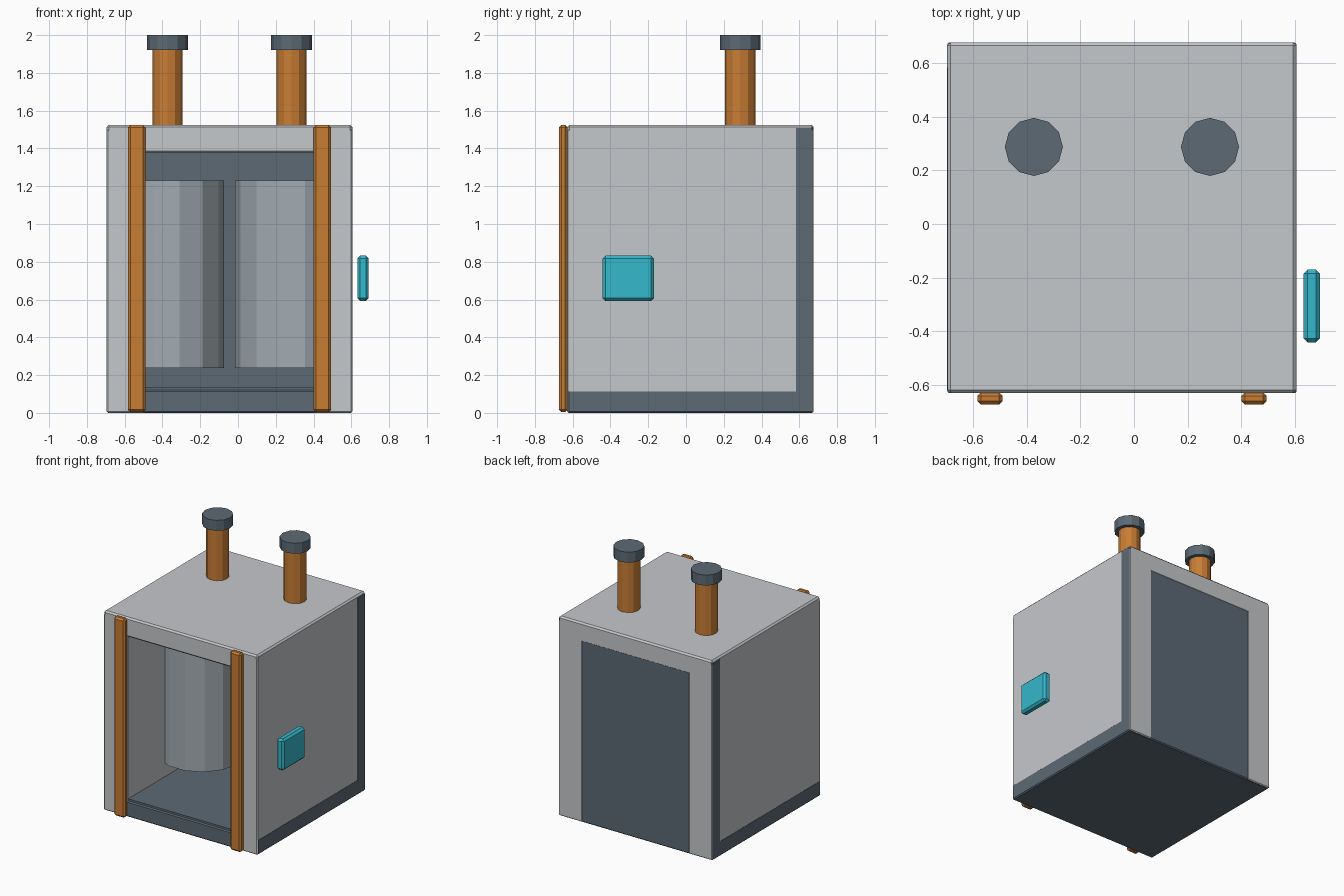
import bpy, math

if "Cube" in bpy.data.objects:
    bpy.data.objects.remove(bpy.data.objects["Cube"])

CX = -0.045  # centre line of the cabinet


def material(name, color):
    m = bpy.data.materials.new(name)
    m.diffuse_color = (*color, 1)
    m.use_nodes = True
    m.node_tree.nodes["Principled BSDF"].inputs["Base Color"].default_value = m.diffuse_color
    return m


LIGHT = material("light_grey", (0.56, 0.58, 0.60))
DARK = material("slate", (0.107, 0.144, 0.178))
STEEL = material("steel", (0.36, 0.41, 0.445))
ORANGE = material("copper_orange", (0.58, 0.205, 0.034))
TEAL = material("teal", (0.036, 0.48, 0.60))


def finish(ob, name, mat, bevel):
    ob.name = name
    ob.data.materials.append(mat)
    if bevel:
        mod = ob.modifiers.new("bevel", "BEVEL")
        mod.width = bevel
        mod.segments = 1
    return ob


def box(name, mat, x, y, z, bevel=0.0):
    """Box from (min, max) pairs on each axis."""
    bpy.ops.mesh.primitive_cube_add(
        size=1, location=[(a + b) / 2 for a, b in (x, y, z)])
    ob = bpy.context.object
    ob.scale = [b - a for a, b in (x, y, z)]
    bpy.ops.object.transform_apply(location=False, rotation=False, scale=True)
    return finish(ob, name, mat, bevel)


def cylinder(name, mat, sides, r, x, y, z, turn=0.0):
    bpy.ops.mesh.primitive_cylinder_add(
        vertices=sides, radius=r, depth=z[1] - z[0],
        location=(x, y, (z[0] + z[1]) / 2), rotation=(0, 0, turn))
    return finish(bpy.context.object, name, mat, 0)


# Cabinet shell: base, back, roof
box("base", DARK, (CX - 0.651, CX + 0.651), (-0.628, 0.674), (0, 0.12), 0.008)
box("floor_plate", DARK, (CX - 0.46, CX + 0.46), (-0.62, 0.6), (0.11, 0.135))
box("back_panel", DARK, (CX - 0.651, CX + 0.651), (0.575, 0.674), (0.002, 1.515), 0.008)
box("roof", LIGHT, (CX - 0.65, CX + 0.65), (-0.63, 0.676), (1.375, 1.525), 0.012)

for side, s in (("left", -1), ("right", 1)):
    def span(a, b):
        return sorted((CX + s * a, CX + s * b))

    # Side wall, front post and pressure tank
    box(side + "_wall", LIGHT, span(0.45, 0.65), (-0.63, 0.676), (0.002, 1.50), 0.006)
    box(side + "_post", ORANGE, span(0.445, 0.538), (-0.673, -0.627), (0.004, 1.524), 0.013)
    cylinder(side + "_tank", STEEL, 14, 0.305, CX + s * 0.333, 0.1,
             (0.237, 1.23), math.pi / 2)

    # Roof pipe with cap
    px = CX + s * 0.328
    cylinder(side + "_pipe", ORANGE, 12, 0.08, px, 0.287, (1.50, 1.94))
    cylinder(side + "_pipe_cap", DARK, 12, 0.108, px, 0.287, (1.92, 2.0))

# Side control plate
box("control_plate", TEAL, (0.632, 0.692), (-0.442, -0.17), (0.592, 0.832), 0.015)
